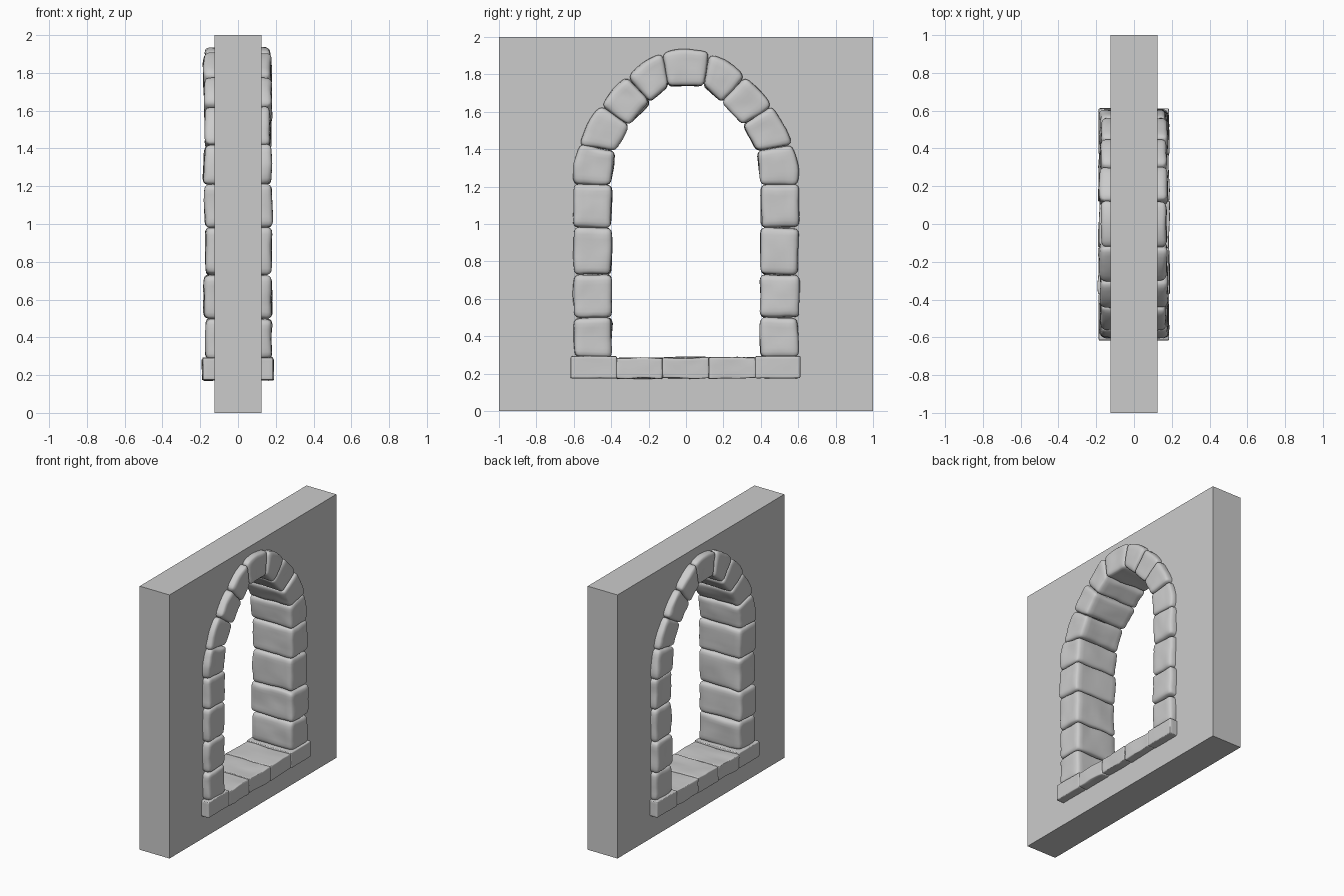
import bpy, bmesh, math, random
from mathutils import Vector, noise

if "Cube" in bpy.data.objects:
    bpy.data.objects.remove(bpy.data.objects["Cube"])

random.seed(4)


def add_object(name, bm):
    bmesh.ops.recalc_face_normals(bm, faces=bm.faces)
    me = bpy.data.meshes.new(name)
    bm.to_mesh(me)
    bm.free()
    ob = bpy.data.objects.new(name, me)
    bpy.context.collection.objects.link(ob)
    return ob


def stone(name, quad, x0, x1, radius, rough, bulge=0.0, n=12):
    """Rounded, weathered block. quad = (y, z) of inner_a, outer_a, outer_b, inner_b."""
    ia, oa, ob_, ib = [Vector(p) for p in quad]
    half = Vector(((x1 - x0) / 2,
                   ((oa - ia).length + (ob_ - ib).length) / 4,
                   ((ib - ia).length + (ob_ - oa).length) / 4))
    core = Vector([h - radius for h in half])
    seed = Vector([random.uniform(-50, 50) for _ in range(3)])
    bm = bmesh.new()
    bmesh.ops.create_cube(bm, size=2)
    bmesh.ops.subdivide_edges(bm, edges=bm.edges[:], cuts=n - 1, use_grid_fill=True)
    for v in bm.verts:
        # crowd the grid towards the edges, then round them
        p = Vector([math.sin(c * math.pi / 2) * h for c, h in zip(v.co, half)])
        c = Vector([max(-k, min(k, q)) for q, k in zip(p, core)])
        d = p - c
        if d.length > 1e-6:
            p = c + d.normalized() * radius
        u, s, t = [q / h for q, h in zip(p, half)]
        a = ia.lerp(oa, (s + 1) / 2)
        b = ib.lerp(ob_, (s + 1) / 2)
        yz = a.lerp(b, (t + 1) / 2)
        out = ((oa + ob_) - (ia + ib)).normalized()
        yz += out * bulge * (1 - t * t) * (s + 1) / 2
        co = Vector(((x0 + x1) / 2 + u * half.x, yz.x, yz.y))
        co += noise.noise_vector(co * 7 + seed) * rough
        co += noise.noise_vector(co * 18 + seed) * rough * 0.35
        v.co = co
    for f in bm.faces:
        f.smooth = True
    return add_object(name, bm)


# Arch joints on the right half: (inner point, outer point)
joints = [((0.40, 1.21), (0.60, 1.21)), ((0.378, 1.39), (0.568, 1.425)),
          ((0.305, 1.53), (0.455, 1.63)), ((0.193, 1.65), (0.313, 1.785)),
          ((0.093, 1.738), (0.125, 1.915))]
levels = [0.285, 0.50, 0.73, 0.98, 1.21]


def depth():
    return -random.uniform(0.168, 0.184), random.uniform(0.170, 0.182)


# Jamb and arch stones on both sides
for side, label in ((1, "right"), (-1, "left")):
    for i in range(4):
        z0, z1 = levels[i], levels[i + 1]
        w = random.uniform(-0.004, 0.004)
        quad = [(side * 0.398, z0), (side * (0.602 + w), z0),
                (side * (0.602 + w), z1), (side * 0.398, z1)]
        stone(f"jamb_stone_{label}_{i + 1}", quad, *depth(), 0.03, 0.008)
    for i in range(4):
        (a, b), (c, d) = joints[i], joints[i + 1]
        quad = [(side * p[0], p[1]) for p in (a, b, d, c)]
        stone(f"arch_stone_{label}_{i + 1}", quad, *depth(), 0.028, 0.008, 0.014)

# Keystone
ki, ko = joints[-1]
stone("keystone", [(ki[0], ki[1]), (ko[0], ko[1]), (-ko[0], ko[1]), (-ki[0], ki[1])],
      *depth(), 0.026, 0.007, 0.02)

# Sill slabs
edges = [-0.617, -0.37, -0.125, 0.12, 0.37, 0.612]
for i in range(5):
    y0, y1 = edges[i], edges[i + 1]
    end = i in (0, 4)
    top = 0.293 if end else 0.29 + random.uniform(-0.006, 0.004)
    quad = [(y0, 0.175), (y0, top), (y1, top), (y1, 0.175)]
    stone(f"sill_slab_{i + 1}", quad, -0.188, 0.186, 0.007, 0.003 if end else 0.008)

# Wall panel with an arched opening running behind the stones
bm = bmesh.new()
bmesh.ops.create_cube(bm, size=1)
bmesh.ops.scale(bm, vec=(0.25, 2, 2), verts=bm.verts)
bmesh.ops.translate(bm, vec=(0, 0, 1), verts=bm.verts)
wall = add_object("wall", bm)

mid = [(0.5, 0.235)] + [((a[0] + b[0]) / 2, (a[1] + b[1]) / 2) for a, b in joints]
outline = mid + [(-y, z) for y, z in reversed(mid)]
bm = bmesh.new()
face = bm.faces.new([bm.verts.new((-0.3, y, z)) for y, z in outline])
ext = bmesh.ops.extrude_face_region(bm, geom=[face])
bmesh.ops.translate(bm, vec=(0.6, 0, 0),
                    verts=[g for g in ext["geom"] if isinstance(g, bmesh.types.BMVert)])
cutter = add_object("opening_cutter", bm)
cutter.hide_render = True
cutter.hide_viewport = True
cut = wall.modifiers.new("opening", "BOOLEAN")
cut.operation = "DIFFERENCE"
cut.solver = "EXACT"
cut.object = cutter
